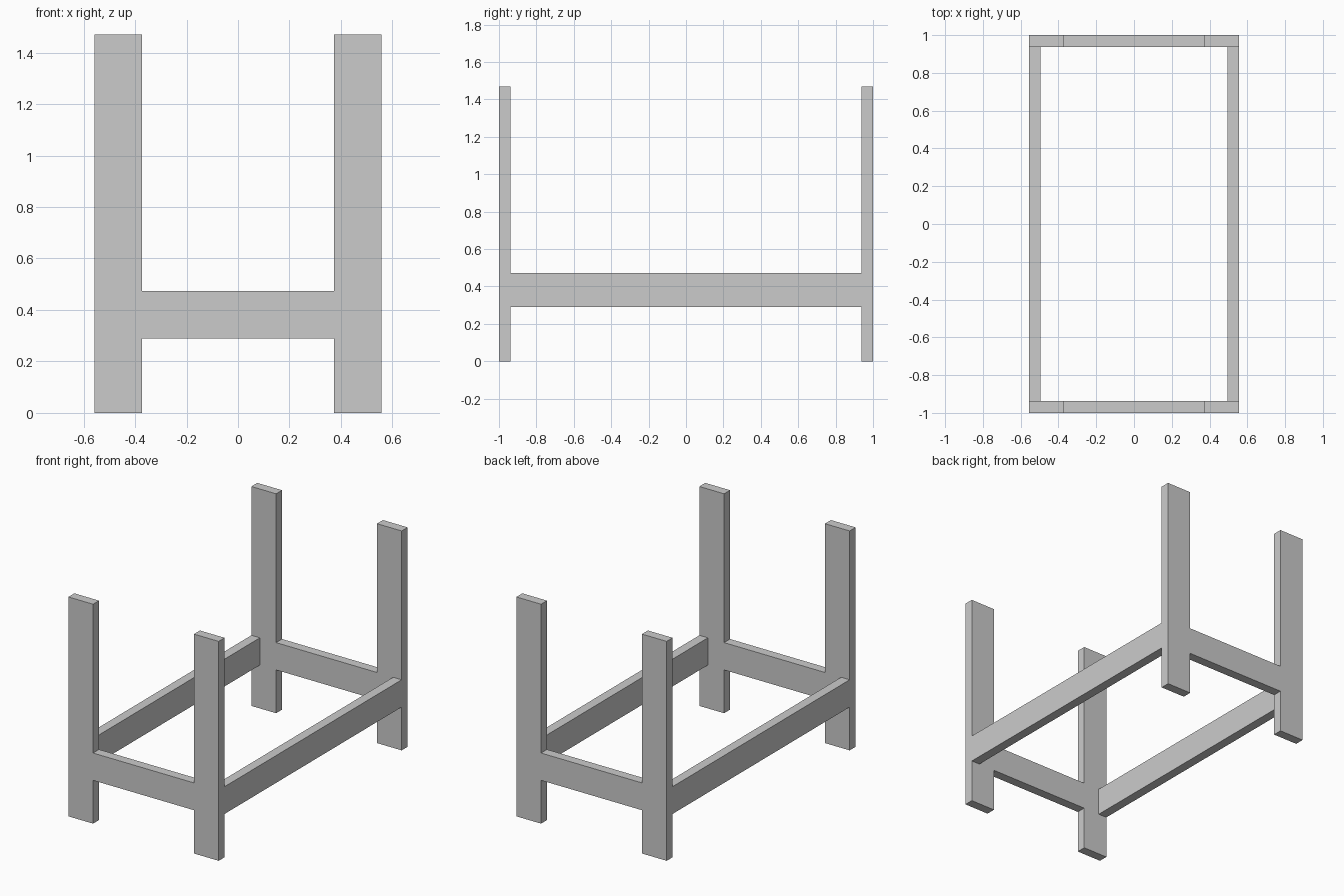
import bpy, bmesh

if "Cube" in bpy.data.objects:
    bpy.data.objects.remove(bpy.data.objects["Cube"])

W, L, H = 0.557, 1.0, 1.47      # half width, half length, height
POST, T = 0.183, 0.063          # board width, board thickness
Z0, Z1 = 0.29, 0.473            # rail bottom and top


def extrude_profile(name, pts, direction):
    """Extrude a flat outline along a direction into a solid board."""
    bm = bmesh.new()
    face = bm.faces.new([bm.verts.new(p) for p in pts])
    ext = bmesh.ops.extrude_face_region(bm, geom=[face], use_keep_orig=True)
    moved = [g for g in ext["geom"] if isinstance(g, bmesh.types.BMVert)]
    bmesh.ops.translate(bm, verts=moved, vec=direction)
    bmesh.ops.recalc_face_normals(bm, faces=bm.faces[:])
    mesh = bpy.data.meshes.new(name)
    bm.to_mesh(mesh)
    bm.free()
    obj = bpy.data.objects.new(name, mesh)
    bpy.context.collection.objects.link(obj)
    return obj


# H-shaped end frames: two posts joined by a cross rail
xi = W - POST
half = [(xi, Z0), (xi, 0), (W, 0), (W, H), (xi, H), (xi, Z1)]
outline = half + [(-x, z) for x, z in reversed(half)]
for name, y in (("front_end_frame", -L), ("back_end_frame", L - T)):
    extrude_profile(name, [(x, y, z) for x, z in outline], (0, T, 0))

# Long side rails between the end frames
ye = L - T
for name, x in (("left_side_rail", -W), ("right_side_rail", W - T)):
    extrude_profile(name, [(x, -ye, Z0), (x, ye, Z0), (x, ye, Z1), (x, -ye, Z1)], (T, 0, 0))
